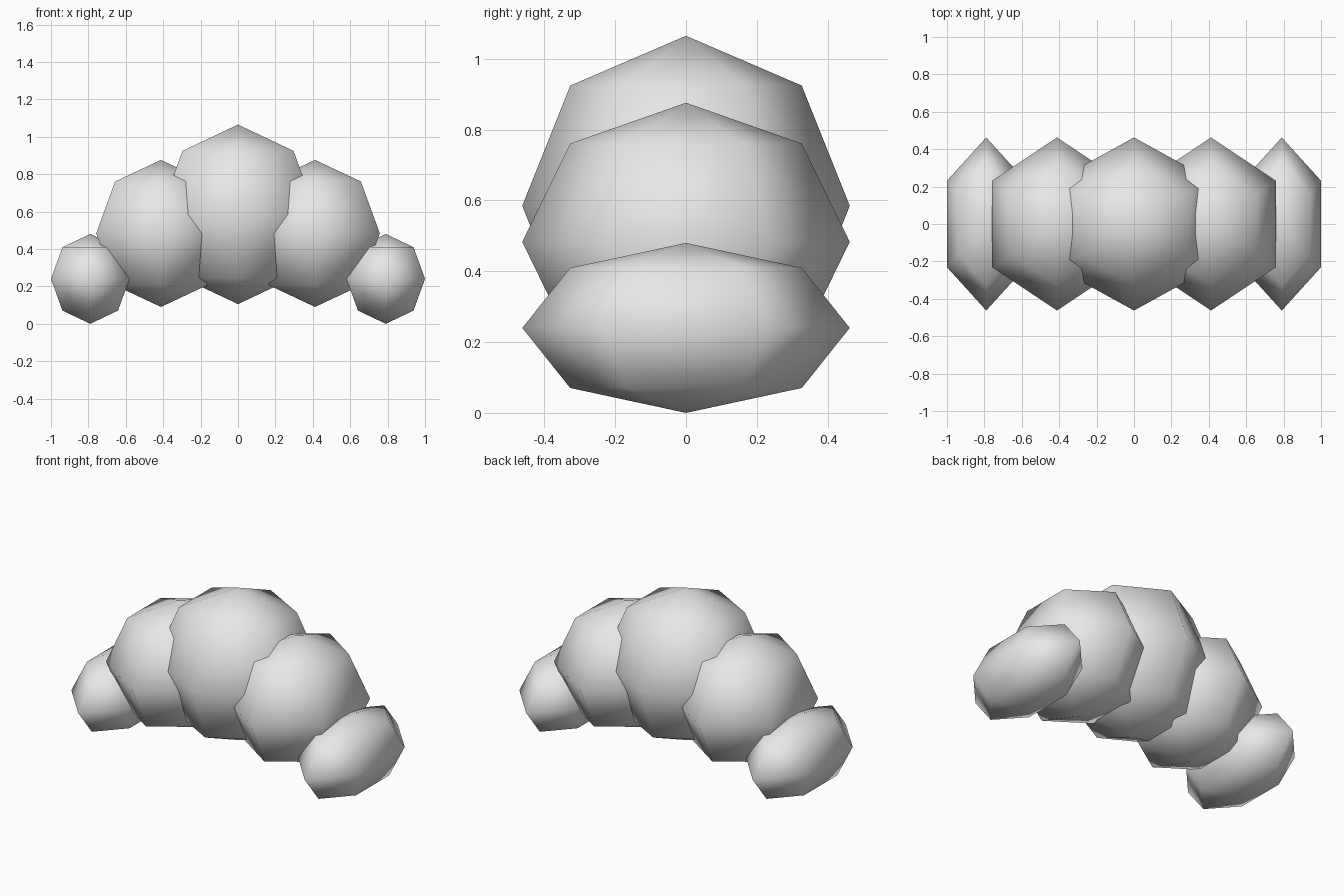
import bpy
import bmesh
from mathutils import Matrix, Vector

if "Cube" in bpy.data.objects:
    bpy.data.objects.remove(bpy.data.objects["Cube"])

grey = bpy.data.materials.new("plain grey")
grey.diffuse_color = (0.8, 0.8, 0.8, 1.0)
grey.use_nodes = True
grey.node_tree.nodes["Principled BSDF"].inputs["Base Color"].default_value = grey.diffuse_color


def lobe(name, center, radii):
    """Smooth six-sided ellipsoid with points toward front and back."""
    bm = bmesh.new()
    bmesh.ops.create_uvsphere(bm, u_segments=6, v_segments=4, radius=1.0)
    bmesh.ops.scale(bm, vec=Vector(radii), verts=bm.verts)
    bmesh.ops.transform(bm, matrix=Matrix.Translation(center), verts=bm.verts)
    for f in bm.faces:
        f.smooth = True
    mesh = bpy.data.meshes.new(name)
    bm.to_mesh(mesh)
    bm.free()
    mesh.materials.append(grey)
    obj = bpy.data.objects.new(name, mesh)
    bpy.context.collection.objects.link(obj)
    return obj


DEPTH = 0.4625

# Large central lobe
lobe("middle_lobe", (0, 0, 0.585), (0.485, DEPTH, 0.48))

# Shrinking lobes stepping down on both sides
for side, s in (("left", -1), ("right", 1)):
    lobe(side + "_inner_lobe", (s * 0.412, 0, 0.483), (0.4, DEPTH, 0.393))
    lobe(side + "_end_lobe", (s * 0.79, 0, 0.24), (0.2425, DEPTH, 0.24))
